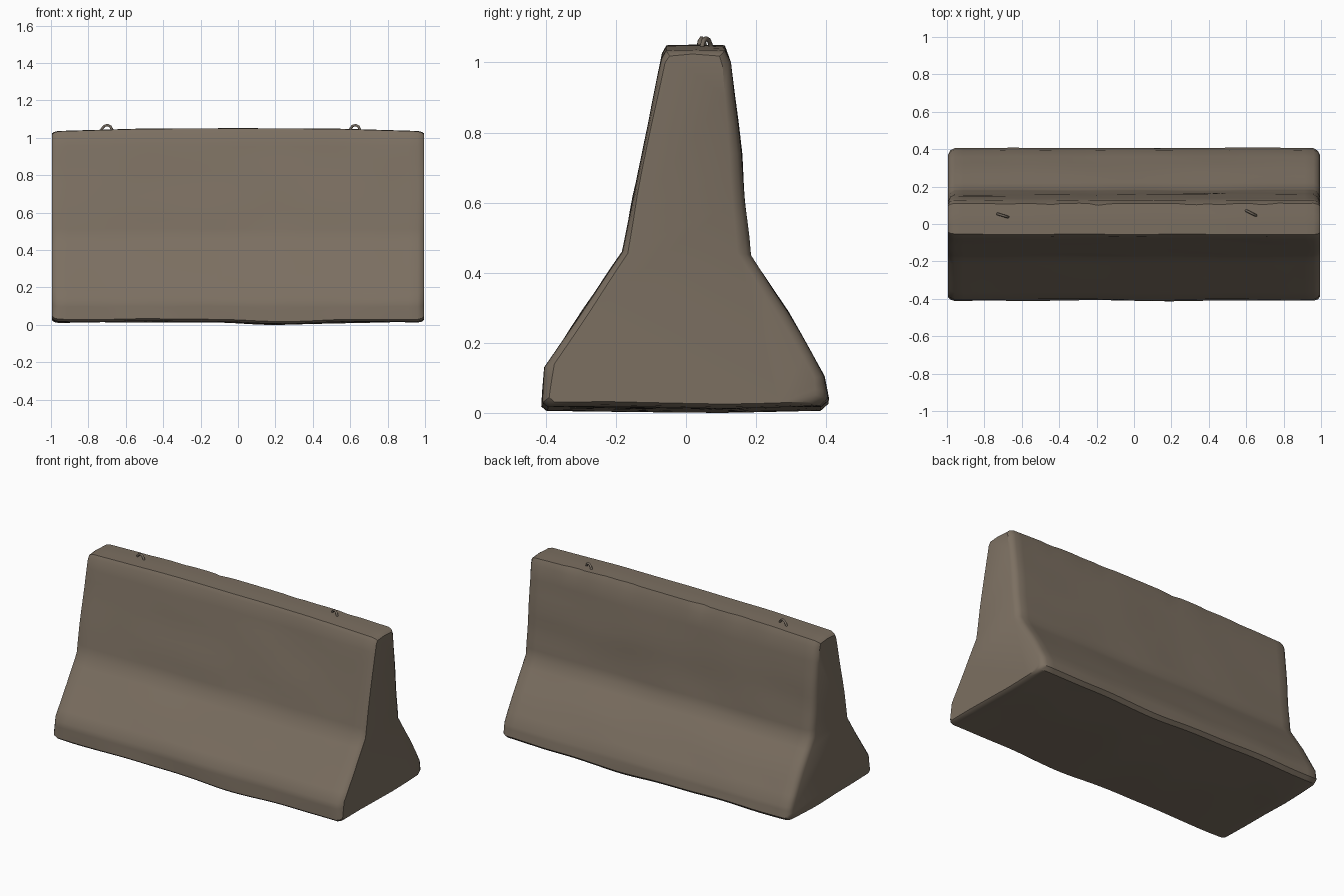
import bpy, bmesh, math
from mathutils import Vector, noise

if "Cube" in bpy.data.objects:
    bpy.data.objects.remove(bpy.data.objects["Cube"])


def material(name, rgb):
    m = bpy.data.materials.new(name)
    m.diffuse_color = (*rgb, 1)
    m.use_nodes = True
    m.node_tree.nodes["Principled BSDF"].inputs["Base Color"].default_value = m.diffuse_color
    return m


concrete = material("weathered_concrete", (0.20, 0.16, 0.12))
steel = material("dull_steel", (0.17, 0.14, 0.11))

# Barrier cross-section (y, z), with a matching inset outline for the end caps
OUTER = [(-0.395, 0.018), (-0.41, 0.03), (-0.403, 0.13), (-0.29, 0.30), (-0.182, 0.46),
         (-0.150, 0.62), (-0.108, 0.82), (-0.068, 1.02), (-0.055, 1.043),
         (0.03, 1.045), (0.11, 1.043), (0.128, 1.00), (0.158, 0.74), (0.167, 0.60),
         (0.183, 0.45), (0.29, 0.29), (0.395, 0.105), (0.407, 0.04), (0.385, 0.02), (0.1, 0.012)]
INNER = [(-0.375, 0.032), (-0.39, 0.045), (-0.375, 0.14), (-0.27, 0.30), (-0.167, 0.455),
         (-0.140, 0.62), (-0.098, 0.82), (-0.058, 1.00), (-0.045, 1.028),
         (0.02, 1.034), (0.095, 1.028), (0.104, 0.99), (0.124, 0.74), (0.132, 0.60),
         (0.145, 0.455), (0.26, 0.28), (0.368, 0.10), (0.372, 0.05), (0.35, 0.032), (0.1, 0.026)]


def densify(loop, n=3):
    pts = []
    for a, b in zip(loop, loop[1:] + loop[:1]):
        steps = n if math.dist(a, b) > 0.05 else 1
        pts += [(a[0] + (b[0] - a[0]) * i / steps, a[1] + (b[1] - a[1]) * i / steps)
                for i in range(steps)]
    return pts


def matched(loop):
    # Same number of samples per span as the outer outline
    pts = []
    for i, a in enumerate(loop):
        b, j = loop[(i + 1) % len(loop)], (i + 1) % len(loop)
        steps = 3 if math.dist(OUTER[i], OUTER[j]) > 0.05 else 1
        pts += [(a[0] + (b[0] - a[0]) * k / steps, a[1] + (b[1] - a[1]) * k / steps)
                for k in range(steps)]
    return pts


outer, inner = densify(OUTER), matched(INNER)
N = len(outer)

# Stations along the length: inset cap, worn corner, long body, worn corner, inset cap
stations = [(-0.994, 1.0), (-0.982, 0.35)]
stations += [(-0.96 + 1.92 * i / 40, 0.0) for i in range(41)]
stations += [(0.982, 0.35), (0.994, 1.0)]

bm = bmesh.new()
rings = []
for x, t in stations:
    ring = []
    for (oy, oz), (iy, iz) in zip(outer, inner):
        y, z = oy + (iy - oy) * t, oz + (iz - oz) * t
        p = Vector((x * 2.5, y * 5, z * 5))
        wear = noise.noise(p)
        y += 0.005 * wear
        if z > 1.0:                                   # slightly crowned top
            z += 0.006 * (1 - x * x) - 0.010 * min(1, max(0, (abs(x) - 0.5) / 0.5))
            if y > 0.08:                              # chipped back edge
                y -= 0.018 * max(0, noise.noise(Vector((x * 8, 3, 1))))
        elif z < 0.06:                                # uneven underside
            z += 0.008 * noise.noise(Vector((x * 3, y * 3, 7))) - 0.010 * math.exp(-((x - 0.25) / 0.3) ** 2)
        ring.append(bm.verts.new((x, y, max(0.0, z))))
    rings.append(ring)
for a, b in zip(rings, rings[1:]):
    for i in range(N):
        j = (i + 1) % N
        bm.faces.new((a[i], a[j], b[j], b[i]))
bm.faces.new(rings[0])
bm.faces.new(rings[-1])
bmesh.ops.recalc_face_normals(bm, faces=bm.faces)
me = bpy.data.meshes.new("barrier_body")
bm.to_mesh(me)
bm.free()
body = bpy.data.objects.new("barrier_body", me)
bpy.context.collection.objects.link(body)
me.materials.append(concrete)
bpy.context.view_layer.objects.active = body
body.select_set(True)
bpy.ops.object.shade_smooth_by_angle(angle=math.radians(35))
body.select_set(False)


# Lifting loops: bent bars set in the top face
def lifting_loop(name, x, y, angle):
    cu = bpy.data.curves.new(name, "CURVE")
    cu.dimensions = "3D"
    cu.bevel_depth = 0.007
    cu.bevel_resolution = 1
    cu.use_fill_caps = True
    path = [(-0.036, 1.02), (-0.031, 1.045), (-0.016, 1.063), (0.002, 1.068),
            (0.018, 1.061), (0.028, 1.044), (0.030, 1.02)]
    sp = cu.splines.new("POLY")
    sp.points.add(len(path) - 1)
    for pt, (u, z) in zip(sp.points, path):
        pt.co = (x + u * math.cos(angle), y + u * math.sin(angle), z, 1)
    cu.materials.append(steel)
    ob = bpy.data.objects.new(name, cu)
    bpy.context.collection.objects.link(ob)


lifting_loop("left_lifting_loop", -0.70, 0.045, math.radians(-17))
lifting_loop("right_lifting_loop", 0.627, 0.058, math.radians(-27))
